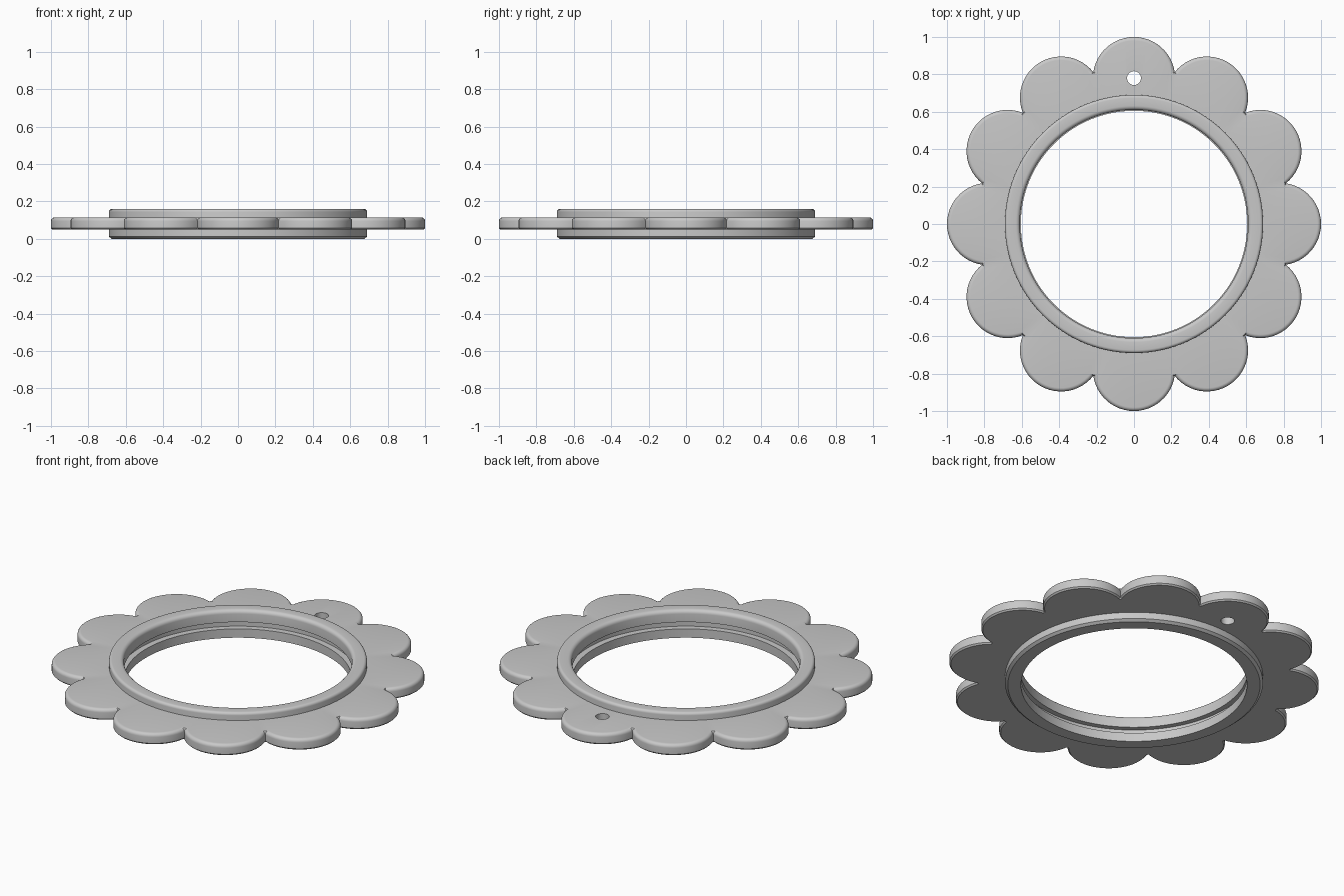
import bpy
import bmesh
from math import sin, cos, pi, atan2, sqrt

cube = bpy.data.objects.get("Cube")
if cube:
    bpy.data.objects.remove(cube, do_unlink=True)

grey = bpy.data.materials.new("plain_grey")
grey.use_nodes = True
COLOUR = (0.58, 0.58, 0.58, 1)
grey.diffuse_color = COLOUR
grey.node_tree.nodes["Principled BSDF"].inputs["Base Color"].default_value = COLOUR


def loft(name, loops):
    """Bridge closed loops of equal length, last back to first."""
    bm = bmesh.new()
    rows = [[bm.verts.new(p) for p in loop] for loop in loops]
    n = len(rows[0])
    for i, a in enumerate(rows):
        b = rows[(i + 1) % len(rows)]
        for j in range(n):
            k = (j + 1) % n
            bm.faces.new((a[j], a[k], b[k], b[j]))
    bmesh.ops.remove_doubles(bm, verts=bm.verts, dist=1e-5)
    bmesh.ops.recalc_face_normals(bm, faces=bm.faces)
    mesh = bpy.data.meshes.new(name)
    bm.to_mesh(mesh)
    bm.free()
    mesh.materials.append(grey)
    obj = bpy.data.objects.new(name, mesh)
    bpy.context.collection.objects.link(obj)
    return obj


def activate(obj):
    bpy.ops.object.select_all(action='DESELECT')
    obj.select_set(True)
    bpy.context.view_layer.objects.active = obj


def fillet(cx, cz, r, start, end, steps=5):
    """Arc points in the (radius, height) plane, angles in quarter turns."""
    angles = [(start + (end - start) * i / steps) * pi / 2 for i in range(steps + 1)]
    return [(cx + r * cos(a), cz + r * sin(a)) for a in angles]


def circle(radius, z, n):
    return [(radius * cos(2 * pi * i / n), radius * sin(2 * pi * i / n), z)
            for i in range(n)]


# Round frame: filleted top, chamfered foot, groove inside
profile = [(0.605, 0.0), (0.675, 0.0), (0.69, 0.012)]
profile += fillet(0.674, 0.144, 0.016, 0, 1)
profile += fillet(0.632, 0.138, 0.022, 1, 2)
profile += [(0.61, 0.09), (0.64, 0.09), (0.64, 0.052), (0.605, 0.052)]
frame = loft("round_frame", [circle(r, z, 160) for r, z in profile])

# Scalloped plate: twelve petals with rounded rims
PETALS, CENTRE, RADIUS, STEPS = 12, 0.78, 0.22, 24
half = pi / PETALS
notch = CENTRE * cos(half) + sqrt(RADIUS ** 2 - (CENTRE * sin(half)) ** 2)
sweep = atan2(notch * sin(half), notch * cos(half) - CENTRE)


def scallop(inset, z):
    points = []
    for p in range(PETALS):
        turn = 2 * half * p + pi / 2
        for s in range(STEPS + 1):
            a = turn + sweep * (2 * s / STEPS - 1)
            r = RADIUS - inset
            points.append((CENTRE * cos(turn) + r * cos(a),
                           CENTRE * sin(turn) + r * sin(a), z))
    return points


def inner_edge(z):
    points = []
    for p in range(PETALS):
        for s in range(STEPS + 1):
            a = pi / 2 + half * (2 * p - 1 + 2 * (s + 0.5) / (STEPS + 1))
            points.append((0.66 * cos(a), 0.66 * sin(a), z))
    return points


BOTTOM, TOP, ROUND = 0.05, 0.115, 0.02
rim = [(0.008, BOTTOM), (0.0, BOTTOM + 0.008)]
rim += [(-x, z) for x, z in fillet(-ROUND, TOP - ROUND, ROUND, 0, 1)]
plate = loft("petal_plate", [inner_edge(BOTTOM)] + [scallop(d, z) for d, z in rim]
             + [inner_edge(TOP)])

# Hanging hole through the back petal
bpy.ops.mesh.primitive_cylinder_add(vertices=32, radius=0.037, depth=0.3,
                                    location=(0, CENTRE, 0.08))
cutter = bpy.context.object
cutter.name = "hole_cutter"
cutter.hide_render = True
cutter.data.materials.append(grey)
hole = plate.modifiers.new("hanging_hole", 'BOOLEAN')
hole.operation = 'DIFFERENCE'
hole.solver = 'EXACT'
hole.object = cutter
activate(plate)
bpy.ops.object.modifier_apply(modifier=hole.name)
bpy.data.objects.remove(cutter, do_unlink=True)

for obj in (frame, plate):
    activate(obj)
    bpy.ops.object.shade_smooth_by_angle(angle=pi / 6)
